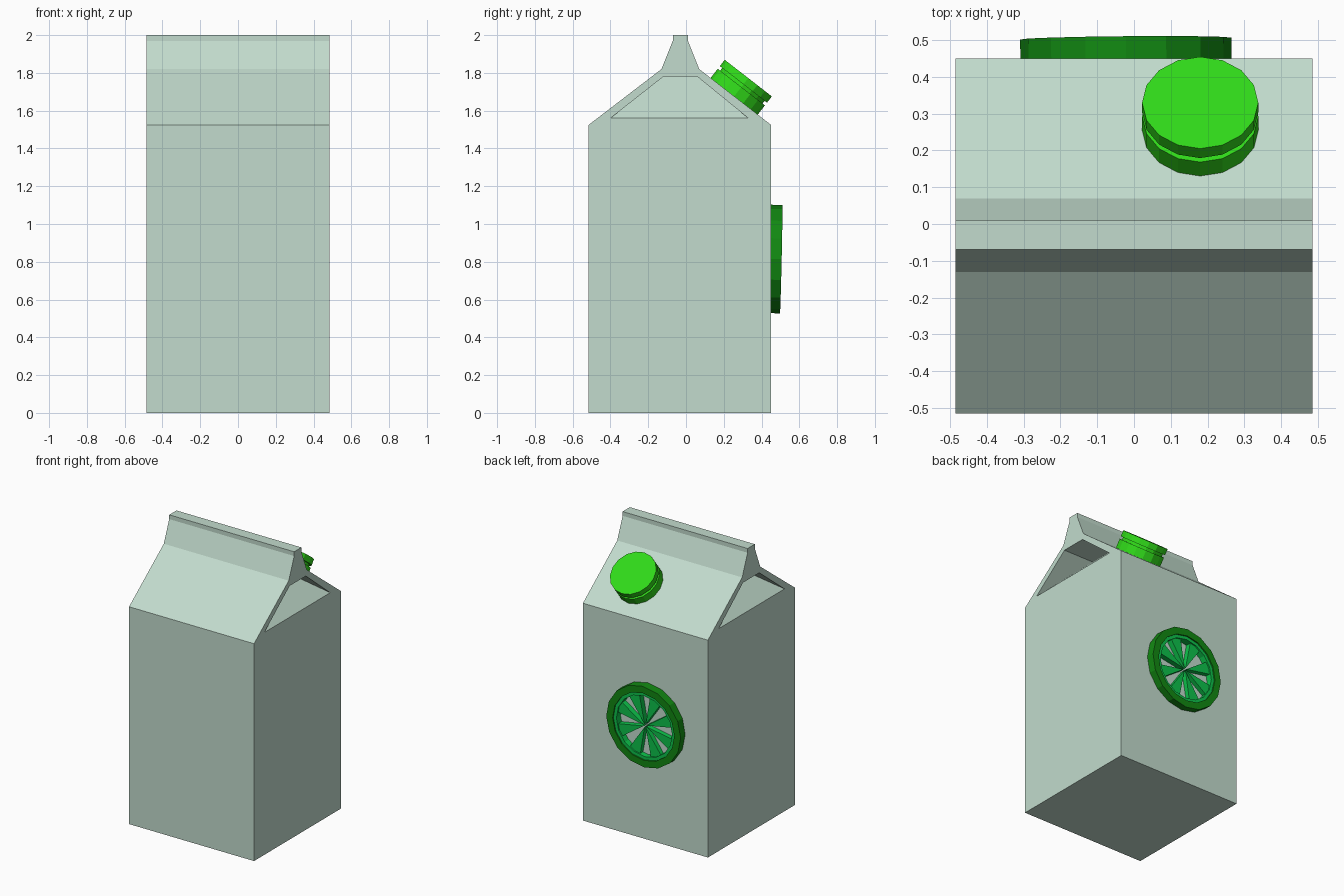
import bpy, bmesh
from math import pi, sin, cos, radians
from mathutils import Matrix, Vector

if "Cube" in bpy.data.objects:
    bpy.data.objects.remove(bpy.data.objects["Cube"])


def material(name, rgb):
    m = bpy.data.materials.new(name)
    m.diffuse_color = (*rgb, 1)
    m.use_nodes = True
    m.node_tree.nodes["Principled BSDF"].inputs["Base Color"].default_value = m.diffuse_color
    return m


def make(name, verts, faces, mat, matrix=Matrix()):
    me = bpy.data.meshes.new(name)
    me.from_pydata(verts, [], faces)
    bm = bmesh.new()
    bm.from_mesh(me)
    bmesh.ops.recalc_face_normals(bm, faces=bm.faces)
    bm.to_mesh(me)
    bm.free()
    me.materials.append(mat)
    ob = bpy.data.objects.new(name, me)
    ob.matrix_world = matrix
    bpy.context.collection.objects.link(ob)
    return ob


def lathe(name, profile, n, mat, matrix, closed=False):
    """Revolve (radius, height) points round local z; cap the ends unless closed."""
    k = len(profile)
    verts = [(r * cos(2 * pi * i / n), r * sin(2 * pi * i / n), h)
             for i in range(n) for r, h in profile]
    faces = [(i * k + j, (i + 1) % n * k + j, (i + 1) % n * k + (j + 1) % k, i * k + (j + 1) % k)
             for i in range(n) for j in range(k if closed else k - 1)]
    if not closed:
        faces += [[i * k for i in range(n)], [i * k + k - 1 for i in range(n)]]
    return make(name, verts, faces, mat, matrix)


card = material("card", (0.54, 0.71, 0.61))
cap_green = material("cap_green", (0.03, 0.70, 0.01))
rind_green = material("rind_green", (0.006, 0.25, 0.006))
pulp_green = material("pulp_green", (0.004, 0.55, 0.07))

# Carton: gable profile with a folded-in pocket on each end
W, DEPTH = 0.485, 0.24
outline = [(-.515, 0), (.45, 0), (.45, 1.525), (.07, 1.82), (.01, 1.97),
           (.01, 2), (-.07, 2), (-.07, 1.97), (-.13, 1.82), (-.515, 1.525)]
hole = [(-.40, 1.56), (.33, 1.56), (.06, 1.78), (-.12, 1.78)]
verts, faces = [], []
for s in (1, -1):
    b = len(verts)
    verts += [(s * W, y, z) for y, z in outline + hole]
    verts += [(s * (W - DEPTH), y, z) for y, z in hole[2:]]
    end = [(0, 1, 2, 11, 10, 9), (2, 3, 12, 11), (3, 4, 5, 6, 7, 8, 13, 12), (9, 10, 13, 8),
           (10, 11, 14, 15), (11, 12, 14), (12, 13, 15, 14), (13, 10, 15)]
    faces += [[b + i for i in f] for f in end]
faces += [(i, (i + 1) % 10, 16 + (i + 1) % 10, 16 + i) for i in range(10)]
make("carton", verts, faces, card)

# Screw cap on the back roof slope
normal = Vector((0, .295, .38))
cap_m = Matrix.Translation((.18, .255, 1.676)) @ normal.to_track_quat('Z', 'Y').to_matrix().to_4x4()
lathe("screw_cap", [(.158, -.01), (.158, .062), (.142, .062), (.142, .08), (.158, .08), (.158, .122)],
      16, cap_green, cap_m)

# Fruit slice on the back: rind, inner lining and wedges
slice_m = (Matrix.Translation((-.022, .45, .815)) @ Matrix.Rotation(radians(-1.3), 4, 'X')
           @ Matrix.Rotation(radians(.5), 4, 'Z') @ Matrix.Rotation(-pi / 2, 4, 'X'))
lathe("slice_rind", [(.287, -.03), (.287, .054), (.238, .054), (.238, -.03)], 16, rind_green, slice_m, True)
lathe("slice_lining", [(.24, -.03), (.24, .045), (.215, .045), (.215, -.03)], 16, pulp_green, slice_m, True)
verts, faces = [], []
for i in range(8):
    a, half, b = 2 * pi * (i + .5) / 8, radians(11.5), len(verts)
    tri = [(.012 * cos(a), .012 * sin(a))] + [(.222 * cos(a + d), .222 * sin(a + d)) for d in (-half, half)]
    verts += [(x, y, h) for h in (-.03, .035) for x, y in tri]
    faces += [[b + j for j in f] for f in
              [(0, 1, 2), (3, 4, 5), (0, 1, 4, 3), (1, 2, 5, 4), (2, 0, 3, 5)]]
make("slice_wedges", verts, faces, pulp_green, slice_m)
